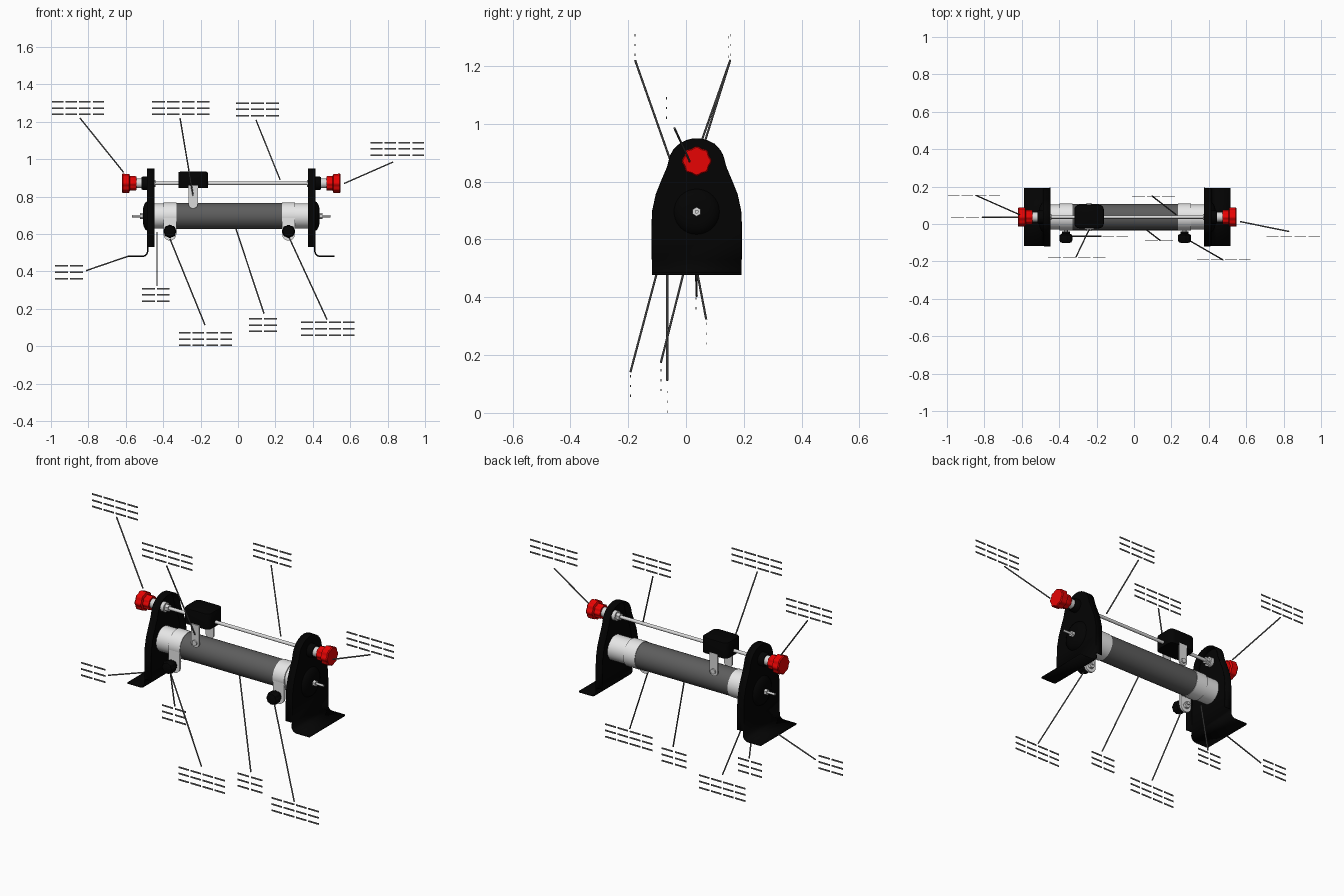
import bpy, bmesh, math
from mathutils import Vector, Matrix

if "Cube" in bpy.data.objects:
    bpy.data.objects.remove(bpy.data.objects["Cube"])

CX, CY, ZT, ZR = -0.036, 0.037, 0.696, 0.871   # body centre, tube height, rod height


def mat(name, c):
    m = bpy.data.materials.new(name)
    m.diffuse_color = (*c, 1)
    m.use_nodes = True
    m.node_tree.nodes["Principled BSDF"].inputs["Base Color"].default_value = m.diffuse_color
    return m


BLACK = mat("black", (0.001, 0.001, 0.001))
RED = mat("red", (0.8, 0.001, 0.001))
COIL = mat("coil_grey", (0.11, 0.11, 0.11))
CERAMIC = mat("ceramic_white", (0.8, 0.8, 0.8))
METAL = mat("metal", (0.7, 0.7, 0.7))
INK = mat("label_grey", (0.14, 0.14, 0.14))


def finish(bm, name, m, smooth=True):
    bmesh.ops.recalc_face_normals(bm, faces=bm.faces)
    me = bpy.data.meshes.new(name)
    bm.to_mesh(me)
    bm.free()
    ob = bpy.data.objects.new(name, me)
    bpy.context.collection.objects.link(ob)
    me.materials.append(m)
    if smooth:
        bpy.ops.object.select_all(action='DESELECT')
        ob.select_set(True)
        bpy.context.view_layer.objects.active = ob
        bpy.ops.object.shade_smooth_by_angle(angle=math.radians(35))
    return ob


def lathe(name, m, origin, axis, prof, seg=32, lobes=0, depth=0.0):
    """Rings of (radius, distance) along an axis, optionally scalloped, capped at both ends."""
    bm = bmesh.new()
    rot = Vector((0, 0, 1)).rotation_difference(Vector(axis)).to_matrix()
    rings = []
    for r, t in prof:
        ring = []
        for i in range(seg):
            a = 2 * math.pi * i / seg
            q = r * (1 + depth * math.cos(lobes * a))
            ring.append(bm.verts.new(Vector(origin) + rot @ Vector((q * math.cos(a), q * math.sin(a), t))))
        rings.append(ring)
    for p, q in zip(rings, rings[1:]):
        for i in range(seg):
            j = (i + 1) % seg
            bm.faces.new((p[i], p[j], q[j], q[i]))
    bm.faces.new(rings[0])
    bm.faces.new(rings[-1])
    return finish(bm, name, m)


def rod(name, m, a, b, r, seg=16):
    d = Vector(b) - Vector(a)
    return lathe(name, m, a, d.normalized(), [(r, 0), (r, d.length)], seg)


def tab(name, m, x, y, ztop, zbot, hw, th):
    """Upright strip with a round lower end."""
    bm = bmesh.new()
    pts = [(-hw, ztop), (hw, ztop)]
    for i in range(13):
        a = -math.pi * i / 12
        pts.append((hw * math.cos(a), zbot + hw + hw * math.sin(a)))
    f = bm.faces.new([bm.verts.new((x + px, y - th / 2, z)) for px, z in pts])
    g = bmesh.ops.extrude_face_region(bm, geom=[f])["geom"]
    bmesh.ops.translate(bm, vec=(0, th, 0), verts=[v for v in g if isinstance(v, bmesh.types.BMVert)])
    return finish(bm, name, m)


# ---- ceramic tube and coil
rod("ceramic_tube", CERAMIC, (CX - 0.44, CY, ZT), (CX + 0.44, CY, ZT), 0.067, 48)
rod("coil", COIL, (CX - 0.295, CY, ZT), (CX + 0.275, CY, ZT), 0.0705, 48)

# ---- both ends, mirrored by sign
for s, side in ((-1, "left"), (1, "right")):
    ax = (s, 0, 0)
    X = lambda d: CX + s * d

    # bracket: flat panel, inward flange around the edge, bent foot
    half = [(0.153, 0.53), (0.153, 0.64), (0.150, 0.70), (0.138, 0.755), (0.118, 0.805), (0.099, 0.85)]
    half += [(0.094 * math.cos(a), 0.860 + 0.086 * math.sin(a))
             for a in [math.pi / 2 * i / 8 for i in range(1, 8)]]
    outline = half + [(0, 0.946)] + [(-y, z) for y, z in reversed(half)]
    bm = bmesh.new()
    vs = [bm.verts.new((X(0.447), CY + y, z)) for y, z in outline]
    bm.faces.new(vs)
    rim = [bm.verts.new((X(0.410), v.co.y, v.co.z)) for v in vs]
    for i in range(len(vs) - 1):
        bm.faces.new((vs[i], vs[i + 1], rim[i + 1], rim[i]))
    prev = (vs[0], vs[-1])
    bend = [(0.475 - 0.028 * math.cos(a), 0.509 - 0.028 * math.sin(a))
            for a in [math.pi / 2 * i / 6 for i in range(7)]] + [(0.552, 0.481)]
    for d, z in bend:
        nxt = tuple(bm.verts.new((X(d), CY + e * 0.155, z)) for e in (1, -1))
        bm.faces.new((prev[0], prev[1], nxt[1], nxt[0]))
        prev = nxt
    br = finish(bm, side + "_bracket", BLACK)
    mod = br.modifiers.new("thickness", 'SOLIDIFY')
    mod.thickness, mod.offset = 0.008, 0

    # raised dish, bolt and nut holding the tube
    lathe(side + "_dish", BLACK, (X(0.447), CY, ZT), ax,
          [(0.08, 0), (0.074, 0.011), (0.058, 0.02), (0.04, 0.025)], 40)
    rod(side + "_bolt", METAL, (X(0.43), CY, ZT), (X(0.531), CY, ZT), 0.0065)
    rod(side + "_nut", METAL, (X(0.468), CY, ZT), (X(0.487), CY, ZT), 0.016, 6)

    # rod terminal: inner washer and nut, black collar, metal neck, red scalloped knob
    rod(side + "_rod_washer", METAL, (X(0.425), CY, ZR), (X(0.445), CY, ZR), 0.026, 24)
    rod(side + "_rod_nut", METAL, (X(0.405), CY, ZR), (X(0.43), CY, ZR), 0.019, 6)
    lathe(side + "_collar", BLACK, (X(0.445), CY, ZR), ax,
          [(0.036, 0), (0.036, 0.028), (0.031, 0.036)])
    rod(side + "_neck", METAL, (X(0.475), CY, ZR), (X(0.512), CY, ZR), 0.026)
    lathe(side + "_red_knob", RED, (X(0.508), CY, ZR), ax,
          [(0.034, 0), (0.037, 0.005), (0.037, 0.034), (0.048, 0.038), (0.049, 0.072), (0.045, 0.077)],
          64, 8, 0.05)

    # clamp band with its lug, screw and black knob
    kx = CX + s * 0.306 if s > 0 else CX - 0.328
    rod(side + "_clamp", CERAMIC, (kx - 0.035, CY, ZT), (kx + 0.035, CY, ZT), 0.073, 48)
    tab(side + "_clamp_lug", CERAMIC, kx, CY - 0.066, ZT, 0.565, 0.034, 0.012)
    rod(side + "_clamp_screw", METAL, (kx, 0.0, 0.608), (kx, -0.06, 0.608), 0.01)
    rod(side + "_clamp_nut", METAL, (kx, -0.008, 0.6), (kx, -0.026, 0.6), 0.018, 6)
    lathe(side + "_clamp_knob", BLACK, (kx, -0.04, 0.614), (0, -1, 0),
          [(0.02, 0), (0.021, 0.012), (0.032, 0.018), (0.034, 0.045), (0.028, 0.058), (0.014, 0.062)],
          64, 8, 0.05)

# ---- sliding rod
rod("slide_rod", METAL, (CX - 0.49, CY, ZR), (CX + 0.49, CY, ZR), 0.009)

# ---- slider block with a contact strip on each face
SX = -0.240
bm = bmesh.new()
bmesh.ops.create_cube(bm, size=1, matrix=Matrix.Translation((SX, CY + 0.003, 0.890))
                      @ Matrix.Diagonal((0.158, 0.126, 0.086, 1)))
bmesh.ops.bevel(bm, geom=[e for e in bm.edges if abs(e.verts[0].co.z - e.verts[1].co.z) > 0.05],
                offset=0.026, segments=4, profile=0.5, affect='EDGES')
top = [e for e in bm.edges if all(v.co.z > 0.93 for v in e.verts)]
bmesh.ops.bevel(bm, geom=top, offset=0.008, segments=2, profile=0.5, affect='EDGES')
finish(bm, "slider_block", BLACK)
for e, side in ((-1, "front"), (1, "back")):
    y = CY + e * 0.063
    tab(side + "_contact_strip", METAL, SX, y, 0.86, 0.736, 0.025, 0.008)
    rod(side + "_contact_rivet", METAL, (SX, y, 0.762), (SX, y + e * 0.012, 0.762), 0.014)

# ---- leader lines: outer end, part end, then blank marker (x0, x1, z0, y, cells)
leaders = {
    "left_knob": ((-0.845, 0.153, 1.22), (-0.612, 0.05, 0.93), (-1.0, -0.71, 1.235, 0.153, 4)),
    "slider": ((-0.31, -0.176, 1.22), (-0.24, -0.03, 0.805), (-0.465, -0.147, 1.235, -0.177, 4)),
    "rod": ((0.096, 0.15, 1.21), (0.225, 0.05, 0.89), (-0.016, 0.225, 1.228, 0.148, 3)),
    "right_knob": ((0.829, -0.04, 0.985), (0.567, 0.013, 0.87), (0.703, 1.0, 1.017, -0.068, 4)),
    "bracket": ((-0.813, 0.037, 0.404), (-0.588, 0.035, 0.481), (-0.984, -0.824, 0.358, 0.035, 2)),
    "tube": ((-0.433, 0.07, 0.323), (-0.433, 0.015, 0.61), (-0.518, -0.36, 0.236, 0.072, 2)),
    "left_clamp": ((-0.176, -0.065, 0.112), (-0.364, -0.065, 0.575), (-0.322, -0.027, 0.0, -0.065, 4)),
    "coil": ((0.139, -0.087, 0.174), (-0.011, 0.028, 0.628), (0.053, 0.214, 0.075, -0.087, 2)),
    "right_clamp": ((0.476, -0.192, 0.142), (0.273, -0.075, 0.582), (0.332, 0.63, 0.055, -0.192, 4)),
}
for name, (a, b, (x0, x1, z0, y, n)) in leaders.items():
    rod(name + "_leader", INK, a, b, 0.0037, 8)
    # blank marker: plain dashes in place of any lettering
    bm = bmesh.new()
    w = (x1 - x0) / n
    for i in range(n):
        for k in range(3):
            c = (x0 + w * (i + 0.5), y, z0 + 0.004 + 0.034 * k)
            bmesh.ops.create_cube(bm, size=1, matrix=Matrix.Translation(c)
                                  @ Matrix.Diagonal((w - 0.012, 0.003, 0.008, 1)))
    finish(bm, name + "_blank_marker", INK, False)
